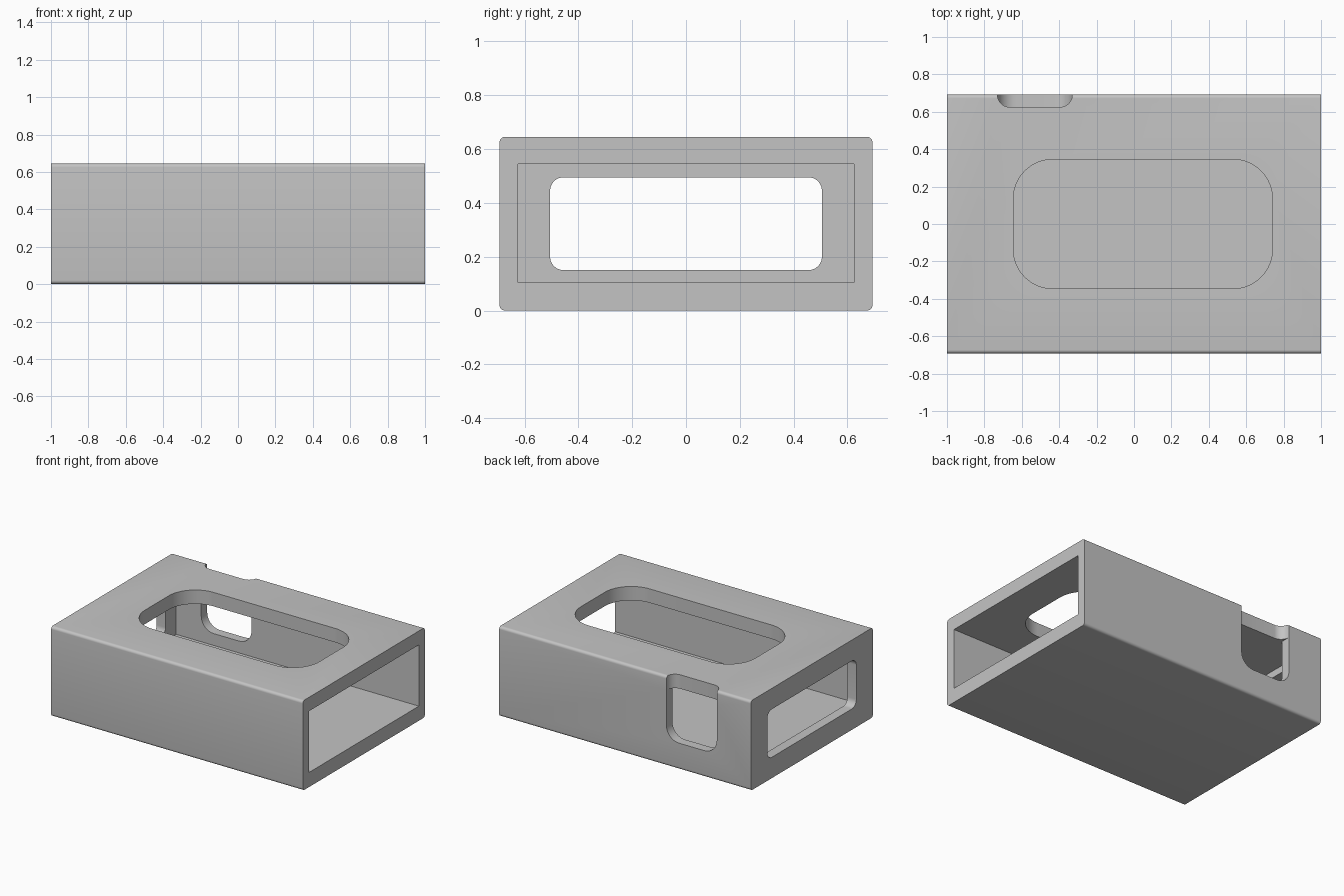
import bpy
import bmesh
import math
from mathutils import Vector

if "Cube" in bpy.data.objects:
    bpy.data.objects.remove(bpy.data.objects["Cube"], do_unlink=True)

HALF_Y, HEIGHT = 0.693, 0.645
INNER_Y, FLOOR, CEILING = 0.625, 0.105, 0.545
NOTCH_X = (-0.73, -0.33)

grey = bpy.data.materials.new("plain grey")
grey.use_nodes = True
colour = (0.55, 0.55, 0.55, 1)
grey.diffuse_color = colour
grey.node_tree.nodes["Principled BSDF"].inputs["Base Color"].default_value = colour


def rounded_rect(u, v, low_radius, high_radius, steps=10):
    """Outline with separate corner radii along its low-v and high-v sides."""
    points = []
    corners = [(u[1], v[1], -1, -1, high_radius), (u[0], v[1], 1, -1, high_radius),
               (u[0], v[0], 1, 1, low_radius), (u[1], v[0], -1, 1, low_radius)]
    for quarter, (cu, cv, su, sv, r) in enumerate(corners):
        if r == 0:
            points.append((cu, cv))
            continue
        for i in range(steps + 1):
            a = math.pi / 2 * (quarter + i / steps)
            points.append((cu + r * (su + math.cos(a)), cv + r * (sv + math.sin(a))))
    return points


def prism(name, axis, outline, start, end):
    """Extrude an outline along the x, y or z axis."""
    place = {"x": lambda u, v: (start, u, v),
             "y": lambda u, v: (u, start, v),
             "z": lambda u, v: (u, v, start)}[axis]
    offset = Vector([end - start if axis == a else 0 for a in "xyz"])
    bm = bmesh.new()
    face = bm.faces.new([bm.verts.new(place(u, v)) for u, v in outline])
    extruded = bmesh.ops.extrude_face_region(bm, geom=[face], use_keep_orig=True)
    moved = [g for g in extruded["geom"] if isinstance(g, bmesh.types.BMVert)]
    bmesh.ops.translate(bm, verts=moved, vec=offset)
    bmesh.ops.recalc_face_normals(bm, faces=bm.faces)
    mesh = bpy.data.meshes.new(name)
    bm.to_mesh(mesh)
    bm.free()
    mesh.materials.append(grey)
    obj = bpy.data.objects.new(name, mesh)
    bpy.context.collection.objects.link(obj)
    return obj


# Outer sleeve with softened long edges
case = prism("case_sleeve", "x",
             rounded_rect((-HALF_Y, HALF_Y), (0, HEIGHT), 0.02, 0.02, 6), -1, 1)

cutters = [
    # Cavity, open at the left end
    prism("cavity_cutter", "x",
          rounded_rect((-INNER_Y, INNER_Y), (FLOOR, CEILING), 0, 0), -0.93, 1.2),
    # Rounded window in the right end wall
    prism("end_window_cutter", "x",
          rounded_rect((-0.505, 0.505), (0.15, 0.495), 0.05, 0.05), -1.2, -0.8),
    # Large rounded window in the top
    prism("top_window_cutter", "z",
          rounded_rect((-0.645, 0.74), (-0.345, 0.345), 0.21, 0.21, 16), 0.4, 0.8),
    # U-shaped opening in the back wall
    prism("back_opening_cutter", "y",
          rounded_rect(NOTCH_X, (0.19, CEILING), 0.1, 0), 0.5, 0.8),
    # Rounded notch in the top edge above the back opening
    prism("top_notch_cutter", "z",
          rounded_rect(NOTCH_X, (INNER_Y, 0.8), 0.066, 0), 0.5, 0.8),
]

for cutter in cutters:
    cutter.hide_render = True
    cut = case.modifiers.new(cutter.name, "BOOLEAN")
    cut.operation = "DIFFERENCE"
    cut.solver = "EXACT"
    cut.object = cutter

# Bake the cuts and drop the cutters
graph = bpy.context.evaluated_depsgraph_get()
baked = bpy.data.meshes.new_from_object(case.evaluated_get(graph))
case.modifiers.clear()
case.data = baked
case.data.name = "case_sleeve"
for cutter in cutters:
    bpy.data.objects.remove(cutter, do_unlink=True)

bpy.ops.object.select_all(action="DESELECT")
case.select_set(True)
bpy.context.view_layer.objects.active = case
bpy.ops.object.shade_smooth_by_angle(angle=math.radians(30))
